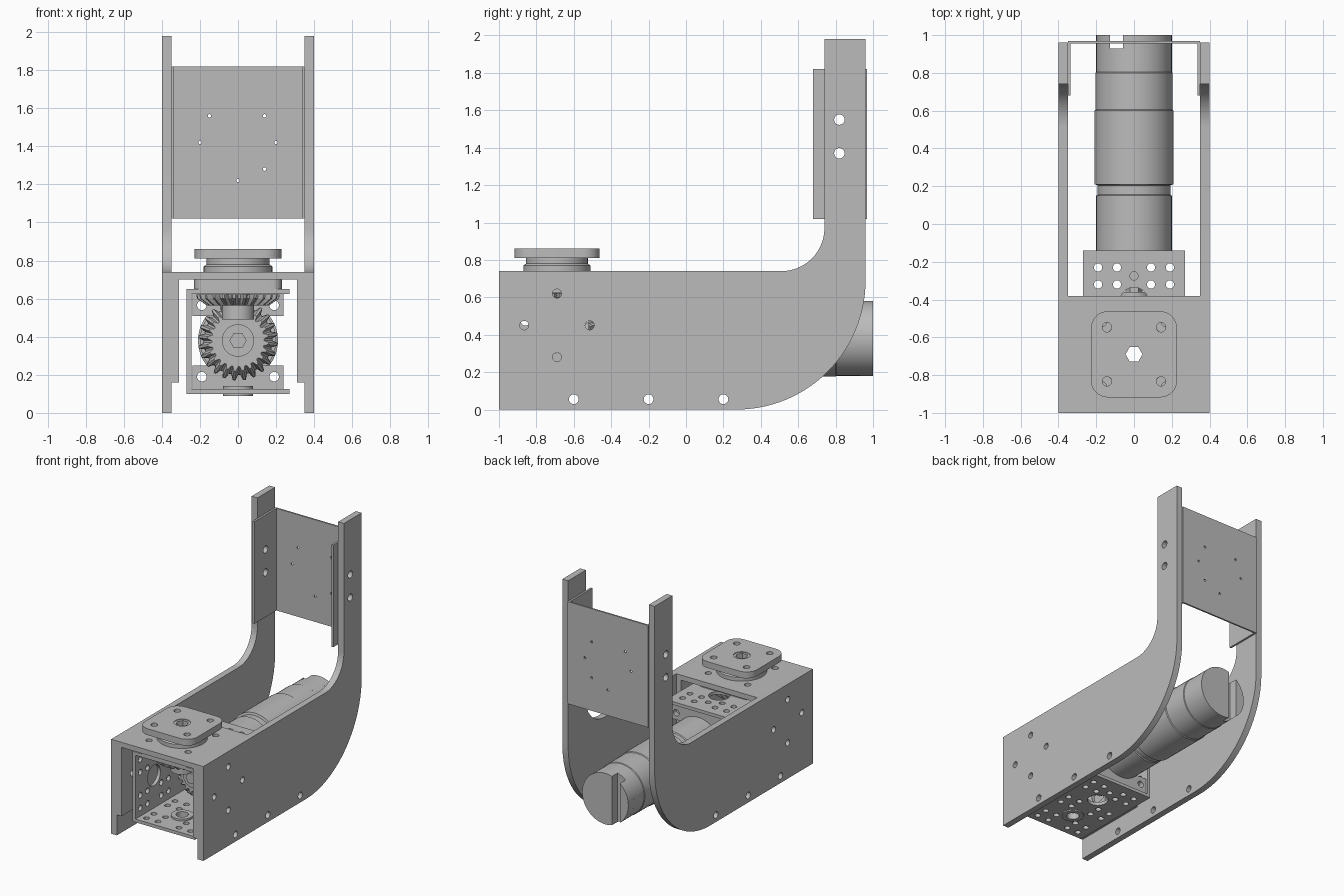
import bpy, bmesh
from math import sin, cos, pi, tau, hypot
from mathutils import Matrix, Vector

if "Cube" in bpy.data.objects:
    bpy.data.objects.remove(bpy.data.objects["Cube"])

grey = bpy.data.materials.new("machined grey")
grey.use_nodes = True
COLOR = (0.5, 0.5, 0.5, 1)
grey.diffuse_color = COLOR
grey.node_tree.nodes["Principled BSDF"].inputs["Base Color"].default_value = COLOR

X, Y, Z = Vector((1, 0, 0)), Vector((0, 1, 0)), Vector((0, 0, 1))
# drawing plane (u, v) and depth direction for each axis
FRAMES = {"x": (Y, Z, X), "y": (X, Z, Y), "z": (X, Y, Z)}


def finish(name, bm, axis, origin=(0, 0, 0)):
    """Orient a mesh drawn in local u, v, depth and add it to the scene."""
    basis = Matrix(FRAMES[axis]).transposed().to_4x4()
    bm.transform(Matrix.Translation(origin) @ basis)
    bmesh.ops.remove_doubles(bm, verts=bm.verts, dist=1e-5)
    bmesh.ops.recalc_face_normals(bm, faces=bm.faces)
    mesh = bpy.data.meshes.new(name)
    bm.to_mesh(mesh)
    bm.free()
    mesh.materials.append(grey)
    obj = bpy.data.objects.new(name, mesh)
    bpy.context.collection.objects.link(obj)
    bpy.ops.object.select_all(action="DESELECT")
    obj.select_set(True)
    bpy.context.view_layer.objects.active = obj
    bpy.ops.object.shade_smooth_by_angle(angle=pi / 6)
    return obj


def arc(u, v, r, a0, a1, n=16):
    return [(u + r * cos(a0 + (a1 - a0) * i / n), v + r * sin(a0 + (a1 - a0) * i / n))
            for i in range(n + 1)]


def circle(u, v, r, n=20):
    return arc(u, v, r, 0, tau, n)[:-1]


def rect(u0, u1, v0, v1):
    return [(u0, v0), (u1, v0), (u1, v1), (u0, v1)]


def rounded(u, v, half, r):
    k = half - r
    corners = ((k, k), (-k, k), (-k, -k), (k, -k))
    return [p for i, (du, dv) in enumerate(corners)
            for p in arc(u + du, v + dv, r, i * pi / 2, (i + 1) * pi / 2, 8)]


def plate(name, axis, d0, d1, outline, holes=()):
    """Extrude a flat outline with holes between depths d0 and d1."""
    curve = bpy.data.curves.new(name, "CURVE")
    curve.dimensions, curve.fill_mode = "2D", "BOTH"
    curve.extrude = (d1 - d0) / 2
    for loop in [outline, *holes]:
        spline = curve.splines.new("POLY")
        spline.points.add(len(loop) - 1)
        for point, (u, v) in zip(spline.points, loop):
            point.co = (u, v, 0, 1)
        spline.use_cyclic_u = True
    temp = bpy.data.objects.new(name, curve)
    mesh = bpy.data.meshes.new_from_object(temp)
    bm = bmesh.new()
    bm.from_mesh(mesh)
    bpy.data.objects.remove(temp)
    bpy.data.curves.remove(curve)
    bpy.data.meshes.remove(mesh)
    return finish(name, bm, axis, FRAMES[axis][2] * ((d0 + d1) / 2))


def revolve(name, axis, origin, profile, n=48, toothed=()):
    """Spin a closed (radius, depth) profile; toothed rings get cut teeth."""
    bm = bmesh.new()
    rings = []
    for k, (r, d) in enumerate(profile):
        ring = []
        for i in range(n):
            rr = r * 0.86 if k in toothed and i % 4 < 2 else r
            ring.append(bm.verts.new((rr * cos(tau * i / n), rr * sin(tau * i / n), d)))
        rings.append(ring)
    for a, b in zip(rings, rings[1:] + rings[:1]):
        for i in range(n):
            j = (i + 1) % n
            bm.faces.new((a[i], a[j], b[j], b[i]))
    return finish(name, bm, axis, origin)


def ring(name, axis, origin, inner, outer, d0, d1, n=48):
    return revolve(name, axis, origin, [(inner, d0), (outer, d0), (outer, d1), (inner, d1)], n)


PIVOT = -0.69      # y of the turntable axis
SHAFT = 0.38       # height of the motor axis
BORE = 0.045

# side panels: long low arm that sweeps up into a narrow upright
panel = ([(-1, 0)] + arc(0.27, 0.69, 0.69, -pi / 2, 0, 28)
         + [(0.96, 1.98), (0.74, 1.98)]
         + arc(0.51, 0.97, 0.23, 0, -pi / 2) + [(-1, 0.74)])
diamond = [circle(PIVOT + du, 0.45 + dv, 0.024)
           for du, dv in ((0.175, 0), (-0.175, 0), (0, 0.17), (0, -0.17))]
upright_holes = [circle(0.82, z, 0.028) for z in (1.37, 1.55)]
foot_holes = [circle(y, 0.055, 0.026) for y in (-0.6, -0.2, 0.2)]
for side, s in (("left", 1), ("right", -1)):
    def wall(name, a, b, outline, holes):
        plate(side + "_" + name, "x", min(s * a, s * b), max(s * a, s * b), outline, holes)
    wall("side_panel", 0.35, 0.40, panel, diamond + upright_holes + foot_holes)
    wall("front_bracket_leg", 0.31, 0.35, rect(-1, -0.38, 0.16, 0.74), diamond)
    wall("rear_bracket_flange", 0.335, 0.35, rect(0.68, 0.96, 1.02, 1.82), upright_holes)

# rear bracket web with small fixing holes
pins = ((-0.15, 1.56), (0.14, 1.56), (-0.2, 1.42), (0.2, 1.42), (0.14, 1.28), (0, 1.22))
plate("rear_bracket_web", "y", 0.955, 0.968, rect(-0.35, 0.35, 1.02, 1.82),
      [circle(x, z, 0.009, 12) for x, z in pins])

# front bracket deck and turntable
square = [(sx, sy) for sx in (-1, 1) for sy in (-1, 1)]
bore = circle(0, PIVOT, BORE, 6)
plate("front_bracket_deck", "z", 0.70, 0.74, rect(-0.35, 0.35, -1, -0.38),
      [circle(0.17 * a, PIVOT + 0.17 * b, 0.024) for a, b in square] + [circle(0, PIVOT, 0.06)])
plate("turntable_spacer", "z", 0.65, 0.70, rounded(0, PIVOT, 0.23, 0.05),
      [circle(0, PIVOT, 0.06)])
revolve("turntable_neck", "z", (0, PIVOT, 0),
        [(0.06, 0.74), (0.18, 0.74), (0.18, 0.77), (0.165, 0.78), (0.165, 0.81), (0.06, 0.81)])
plate("turntable_plate", "z", 0.81, 0.86, rounded(0, PIVOT, 0.228, 0.09),
      [circle(0.143 * a, PIVOT + 0.143 * b, 0.025) for a, b in square]
      + [circle(0, PIVOT, 0.06)])
plate("turntable_hex_sleeve", "z", 0.52, 0.855, circle(0, PIVOT, 0.06), [bore])

# perforated gearbox channel, open at the left and the front
ROWS = (-0.86, -0.77, -0.60, -0.51, -0.32, -0.23)
COLS = (-0.19, -0.09, 0.09, 0.19)
BIG = ((PIVOT, 0.08), (-0.41, 0.075))


def perforation(flip, mid):
    spots = [(c, y) for c in COLS for y in ROWS
             if all(hypot(c, y - by) > br + 0.03 for by, br in BIG)] + [(0, -0.275)]
    holes = [(c, y, 0.022) for c, y in spots] + [(0, y, r) for y, r in BIG]
    return [circle(y, c + mid, r) if flip else circle(c, y + mid, r) for c, y, r in holes]


floor = rect(-0.27, 0.27, -0.92, -0.14)
plate("channel_floor", "z", 0.10, 0.125, floor, perforation(False, 0))
plate("channel_roof", "z", 0.625, 0.65, floor, perforation(False, 0))
plate("channel_wall", "x", -0.27, -0.245, rect(-0.92, -0.14, 0.125, 0.625),
      perforation(True, SHAFT))
for name, z0, z1, zh in (("lower", 0.125, 0.25, 0.19), ("upper", 0.51, 0.625, 0.565)):
    plate(name + "_motor_mount", "y", -0.19, -0.15, rect(-0.24, 0.24, z0, z1),
          [circle(x, zh, 0.025) for x in (-0.19, 0.19)])
ring("floor_bearing", "z", (0, PIVOT, 0), BORE, 0.08, 0.09, 0.14)

# meshing bevel gears with hubs
revolve("turntable_gear", "z", (0, PIVOT, 0),
        [(0.06, 0.622), (0.22, 0.622), (0.215, 0.60), (0.165, 0.565), (0.06, 0.565)],
        96, (1, 2, 3))
ring("turntable_gear_hub", "z", (0, PIVOT, 0), 0.06, 0.085, 0.49, 0.57)
revolve("motor_gear", "y", (0, 0, SHAFT),
        [(0.04, -0.45), (0.21, -0.45), (0.205, -0.475), (0.16, -0.52), (0.04, -0.52)],
        96, (1, 2, 3))
plate("motor_gear_hub", "y", -0.56, -0.36, circle(0, SHAFT, 0.085, 32))
plate("motor_hex_shaft", "y", -0.585, -0.15, circle(0, SHAFT, BORE, 6))

# stepped motor body and slotted end cap
revolve("motor_body", "y", (0, 0, SHAFT),
        [(0, -0.17), (0.2, -0.17), (0.2, 0.15), (0.193, 0.155), (0.193, 0.205),
         (0.21, 0.21), (0.21, 0.6), (0.204, 0.605), (0.204, 0.8), (0.2, 0.805),
         (0.2, 0.93), (0, 0.93)])
rim = circle(0, SHAFT, 0.2, 64)
plate("motor_cap_large", "y", 0.93, 1.0, [(x, z) for x, z in rim if x > -0.07])
plate("motor_cap_small", "y", 0.93, 1.0, [(x, z) for x, z in
                                          rim[32:] + rim[:32] if x < -0.12])
